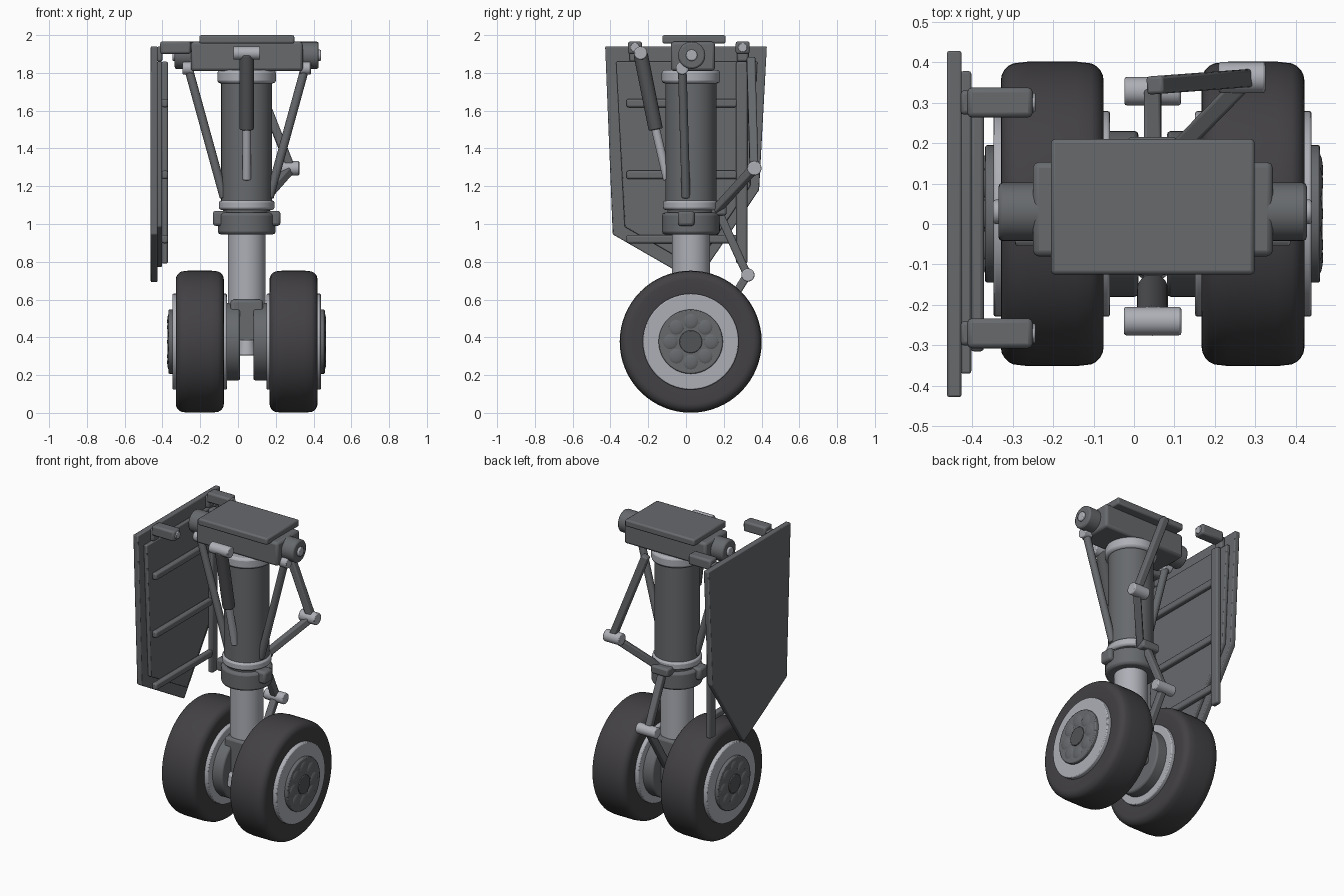
import bpy, bmesh, math
from mathutils import Vector, Matrix

if "Cube" in bpy.data.objects:
    bpy.data.objects.remove(bpy.data.objects["Cube"])


def mat(name, c):
    m = bpy.data.materials.new(name)
    m.diffuse_color = (*c, 1)
    m.use_nodes = True
    m.node_tree.nodes["Principled BSDF"].inputs["Base Color"].default_value = m.diffuse_color
    return m


RUBBER = mat("tyre rubber", (0.055, 0.052, 0.057))
STEEL = mat("grey steel", (0.135, 0.143, 0.152))
DARK = mat("dark steel", (0.085, 0.087, 0.092))
CHROME = mat("bright metal", (0.42, 0.43, 0.47))

CX, CY = 0.046, 0.03      # strut axis
WZ = 0.377                # axle height


def finish(bm, name, m, bevel=0.0, segs=2):
    bmesh.ops.recalc_face_normals(bm, faces=bm.faces)
    me = bpy.data.meshes.new(name)
    bm.to_mesh(me)
    bm.free()
    ob = bpy.data.objects.new(name, me)
    bpy.context.collection.objects.link(ob)
    me.materials.append(m)
    if bevel:
        b = ob.modifiers.new("bevel", 'BEVEL')
        b.width, b.segments, b.limit_method = bevel, segs, 'ANGLE'
    bpy.ops.object.select_all(action='DESELECT')
    bpy.context.view_layer.objects.active = ob
    ob.select_set(True)
    bpy.ops.object.shade_smooth_by_angle(angle=math.radians(35))
    return ob


def box(name, lo, hi, m, bevel=0.01):
    lo, hi = Vector(lo), Vector(hi)
    bm = bmesh.new()
    bmesh.ops.create_cube(bm, size=1, matrix=Matrix.Translation((lo + hi) / 2)
                          @ Matrix.Diagonal((*(hi - lo), 1)))
    return finish(bm, name, m, bevel)


def along(a, b):
    a, b = Vector(a), Vector(b)
    d = b - a
    return (Matrix.Translation((a + b) / 2)
            @ d.to_track_quat('Z', 'Y').to_matrix().to_4x4(), d.length)


def rod(name, a, b, r, m, bevel=0.006, r2=None, n=32):
    M, length = along(a, b)
    bm = bmesh.new()
    bmesh.ops.create_cone(bm, cap_ends=True, segments=n, radius1=r,
                          radius2=r if r2 is None else r2, depth=length, matrix=M)
    return finish(bm, name, m, bevel)


def bar(name, a, b, w, m):
    M, length = along(a, b)
    bm = bmesh.new()
    bmesh.ops.create_cube(bm, size=1, matrix=M @ Matrix.Diagonal((w, w, length, 1)))
    return finish(bm, name, m, 0.008)


def lathe_x(name, prof, cx, m, n=64):
    """Spin a closed (x, radius) profile about the axle line."""
    bm = bmesh.new()
    rings = []
    for i in range(n):
        t = 2 * math.pi * i / n
        rings.append([bm.verts.new((cx + x, CY - 0.005 + r * math.cos(t), WZ + r * math.sin(t)))
                      for x, r in prof])
    k = len(prof)
    for i in range(n):
        A, B = rings[i], rings[(i + 1) % n]
        for j in range(k):
            bm.faces.new((A[j], A[(j + 1) % k], B[(j + 1) % k], B[j]))
    return finish(bm, name, m)


def panel(name, pts, x0, x1, m):
    """Extrude a (y, z) outline between two x positions."""
    bm = bmesh.new()
    f = bm.faces.new([bm.verts.new((x0, y, z)) for y, z in pts])
    ext = bmesh.ops.extrude_face_region(bm, geom=[f])
    bmesh.ops.translate(bm, vec=(x1 - x0, 0, 0),
                        verts=[v for v in ext["geom"] if isinstance(v, bmesh.types.BMVert)])
    return finish(bm, name, m, 0.006)


# mounting head
box("top_plate", (-0.205, -0.125, 1.955), (0.298, 0.21, 2.0), STEEL, 0.01)
box("cross_beam", (-0.25, -0.08, 1.81), (0.343, 0.153, 1.965), STEEL, 0.015)
rod("trunnion", (-0.335, CY, 1.893), (0.427, CY, 1.893), 0.072, STEEL, 0.01)
rod("trunnion_pin", (-0.348, CY, 1.893), (0.44, CY, 1.893), 0.03, CHROME)


# main strut, stacked along its axis
def stack(name, z0, z1, r, m, b=0.008):
    rod(name, (CX, CY - 0.004, z0), (CX, CY - 0.004, z1), r, m, b, n=48)


stack("upper_collar", 1.745, 1.815, 0.155, CHROME, 0.015)
stack("outer_cylinder", 1.1, 1.76, 0.135, STEEL)
stack("lower_collar", 1.075, 1.125, 0.147, CHROME, 0.012)
stack("gland_neck", 1.04, 1.08, 0.125, STEEL)
stack("gland_cuff", 0.945, 1.06, 0.153, STEEL, 0.015)
stack("piston", 0.45, 0.96, 0.1, CHROME)
box("cuff_ears", (-0.133, -0.043, 0.99), (0.225, 0.045, 1.07), STEEL, 0.015)

# axle and its housing
box("axle_housing", (-0.04, -0.09, 0.305), (0.132, 0.145, 0.6), STEEL, 0.015)
rod("axle", (-0.34, CY - 0.005, WZ), (0.432, CY - 0.005, WZ), 0.065, STEEL)
rod("jacking_point", (CX, -0.09, 0.305), (CX, -0.09, 0.385), 0.052, CHROME, r2=0.04)

# wheels, mirrored about the strut
for side, s in (("left", -1), ("right", 1)):
    c = CX + s * 0.248

    def wx(d):
        return c + s * d

    def disc(name, d0, d1, r, m, b=0.006):
        rod(f"{side}_{name}", (wx(d0), CY - 0.005, WZ), (wx(d1), CY - 0.005, WZ), r, m, b, n=56)

    half = [(0.09, 0.24), (0.118, 0.25)]
    half += [(0.082 + 0.045 * math.cos(a * math.pi / 10),
              0.329 + 0.045 * math.sin(a * math.pi / 10)) for a in range(5)]
    half += [(0.06, 0.376)]
    lathe_x(side + "_tyre", half + [(-x, r) for x, r in reversed(half)], c, RUBBER)
    disc("rim", -0.143, 0.145, 0.254, CHROME)
    disc("hub", 0.14, 0.166, 0.17, STEEL)
    disc("hub_cap", 0.16, 0.172, 0.06, DARK, 0.004)
    disc("brake_drum", -0.213, -0.13, 0.205, STEEL, 0.01)
    bm = bmesh.new()
    for i in range(8):
        t = i * math.pi / 4
        bmesh.ops.create_uvsphere(
            bm, u_segments=16, v_segments=10, radius=1,
            matrix=Matrix.Translation((wx(0.16), CY - 0.005 + 0.108 * math.cos(t),
                                       WZ + 0.108 * math.sin(t)))
            @ Matrix.Diagonal((0.013, 0.044, 0.044, 1)))
    finish(bm, side + "_wheel_bolts", STEEL)

    # side stays
    top, low = (CX + s * 0.31, -0.02, 1.83), (CX + s * 0.12, 0.0, 1.14)
    rod(side + "_side_stay", top, low, 0.023, STEEL, 0.004, n=20)
    rod(side + "_stay_pivot", (top[0] - 0.03, -0.02, 1.825), (top[0] + 0.03, -0.02, 1.825),
        0.034, CHROME)


def pivot(name, x, y, z, half, r=0.035, m=CHROME):
    rod(name, (x - half, y, z), (x + half, y, z), r, m)


# front actuator
pivot("actuator_pivot", CX, -0.24, 1.905, 0.071)
rod("actuator_body", (CX, -0.24, 1.9), (CX, -0.16, 1.5), 0.038, DARK)
rod("actuator_rod", (CX, -0.165, 1.52), (CX, -0.098, 1.235), 0.023, CHROME, 0.004)

# folding brace behind the strut
knee = (0.28, 0.36, 1.295)
bar("brace_upper_arm", (0.05, 0.343, 1.88), knee, 0.045, STEEL)
bar("brace_lower_arm", knee, (0.085, 0.16, 1.075), 0.045, STEEL)
pivot("brace_knee", 0.267, 0.362, 1.295, 0.058, 0.038)

# torque links
box("link_bracket", (-0.017, 0.12, 1.045), (0.108, 0.215, 1.1), STEEL, 0.012)
bar("torque_link_upper", (CX, 0.17, 1.07), (CX, 0.325, 0.73), 0.043, STEEL)
bar("torque_link_lower", (CX, 0.325, 0.73), (CX, 0.13, 0.42), 0.043, STEEL)
pivot("torque_link_knee", CX, 0.328, 0.73, 0.07)

# bay door with inner skin, ribs and hinge arms
panel("door_outer", [(-0.428, 1.94), (0.428, 1.94), (0.387, 1.18), (0.055, 0.69),
                     (-0.388, 0.945)], -0.462, -0.426, STEEL)
panel("door_inner", [(-0.37, 1.86), (0.378, 1.86), (0.34, 1.2), (0.05, 0.77),
                     (-0.325, 0.985)], -0.428, -0.402, STEEL)
for i, z in enumerate((1.64, 1.26, 0.92)):
    box(f"door_rib_{i + 1}", (-0.405, -0.315, z - 0.022), (-0.37, 0.27, z + 0.022), STEEL)
box("door_spar", (-0.405, 0.265, 0.79), (-0.37, 0.325, 1.86), STEEL)
for label, y in (("front", -0.27), ("back", 0.3)):
    box(label + "_hinge_arm", (-0.412, y - 0.037, 1.9), (-0.25, y + 0.037, 1.967), STEEL, 0.012)
    rod(label + "_hinge_pin", (-0.27, y, 1.934), (-0.243, y, 1.934), 0.024, CHROME, 0.004)
    box(label + "_hinge_foot", (-0.43, y - 0.03, 1.86), (-0.4, y + 0.03, 1.94), STEEL)
